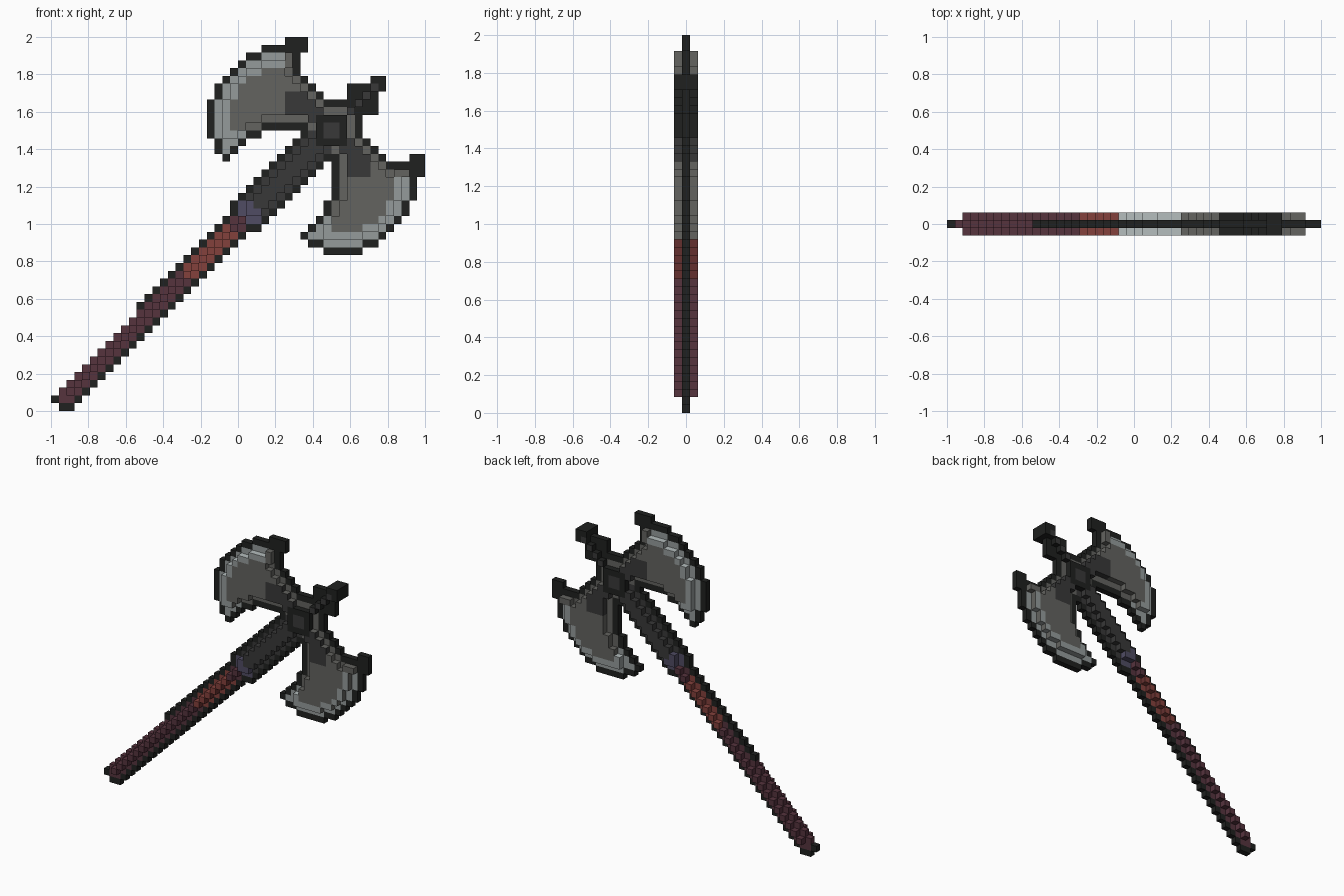
import bpy, bmesh

if "Cube" in bpy.data.objects:
    bpy.data.objects.remove(bpy.data.objects["Cube"])

S = 2 / 48                      # cell size: the axe is a 48 x 48 cell relief
THICK, THIN = 1.5 * S, 0.5 * S  # half depths

COLOURS = {
    "black_iron": (0.014, 0.015, 0.014),
    "charcoal_iron": (0.04, 0.04, 0.04),
    "grey_steel": (0.125, 0.125, 0.115),
    "bright_steel": (0.30, 0.33, 0.33),
    "pale_steel": (0.46, 0.51, 0.51),
    "brown_wood": (0.092, 0.033, 0.048),
    "red_wrap": (0.23, 0.053, 0.045),
    "dark_red_wrap": (0.13, 0.03, 0.028),
    "lavender_collar": (0.08, 0.072, 0.125),
}
MATS = {}
for name, rgb in COLOURS.items():
    m = bpy.data.materials.new(name)
    m.diffuse_color = (*rgb, 1)
    m.use_nodes = True
    m.node_tree.nodes["Principled BSDF"].inputs["Base Color"].default_value = m.diffuse_color
    MATS[name] = m

# Side faces whose colour differs from the front, by part and direction
SIDE_COLOUR = {("blade_cutting_edges", (0, 1)): "pale_steel",
               ("blade_cutting_edges", (1, 0)): "grey_steel",
               ("blade_roots", (0, 1)): "grey_steel",
               ("grip_wrap", (1, 0)): "dark_red_wrap"}
for d in ((1, 0), (-1, 0), (0, 1), (0, -1)):
    SIDE_COLOUR["spike_ridge", d] = "black_iron"

cells = {}  # (column, row) -> (part, colour, half depth)


def around(i, j):
    return (i - 1, j), (i + 1, j), (i, j - 1), (i, j + 1)


def put(i, j, part, colour, depth=THICK, mirror=True):
    cells[i, j] = (part, colour, depth)
    if mirror:                  # the axe is symmetric about its diagonal shaft
        cells[j, i] = (part, colour, depth)


# Blade: row -> first and last column; the second blade is the mirror image
SPANS = {45: (27, 30), 44: (25, 30), 43: (24, 30), 42: (23, 31), 41: (22, 32),
         40: (22, 33), 39: (21, 34), 38: (21, 34), 37: (21, 34), 36: (21, 26),
         35: (21, 24), 34: (22, 23), 33: (22, 22)}
blade = {(i, j) for j, (a, b) in SPANS.items() for i in range(a, b + 1)}
for i, j in blade:
    outer = any(c not in blade for c in ((i - 2, j), (i - 1, j + 1), (i, j + 2)))
    border = any(c not in blade for c in around(i, j))
    if i < 30 and (j <= 35 or (outer and (j > 37 or i < 24))):
        put(i, j, "blade_cutting_edges", "bright_steel")
    elif border:
        put(i, j, "blade_frames", "grey_steel")
    elif i >= 30 and j <= 40:
        put(i, j, "blade_roots", "charcoal_iron")
    else:
        put(i, j, "blade_panels", "grey_steel")

# Ring around the hub: grey outer rim, charcoal where it meets the blades
for i in range(33, 39):
    for j in range(33, 39):
        rim = max(i, j) == 38 and min(i, j) >= 35 or min(i, j) == 33 and max(i, j) <= 36
        put(i, j, "hub_rim" if rim else "blade_roots", "grey_steel" if rim else "charcoal_iron")

# Shaft: wooden grip, red wrap, collar and wider iron sleeve
for i in range(1, 36):
    for j in range(1, 36):
        d, t = abs(i - j), i + j
        if d <= 1 and t < 49:
            red = 34 <= t <= 45
            put(i, j, "grip_wrap" if red else "wooden_grip", "red_wrap" if red else "brown_wood")
        elif d <= 2 and 49 <= t <= 51:
            put(i, j, "collar", "lavender_collar")
        elif d <= 2 and 51 < t < 69:
            put(i, j, "shaft_sleeve", "charcoal_iron")

# Hub with its centre
for i in range(34, 38):
    for j in range(34, 38):
        mid = i in (35, 36) and j in (35, 36)
        put(i, j, "hub_centre" if mid else "hub", "charcoal_iron" if mid else "black_iron")

# Border cells step down to the thin depth, except at the blade horns
filled = set(cells)
for (i, j), (part, colour, _) in list(cells.items()):
    horn = (i, j) in ((30, 44), (30, 45), (44, 30), (45, 30))
    if not horn and any(c not in filled for c in around(i, j)):
        put(i, j, part, colour, THIN, False)

# Thin black outline around everything
for i, j in filled:
    for c in around(i, j):
        bare = c[1] - c[0] >= 2 and c[0] < 11   # upper side of the lower grip has no edging
        if c not in filled and not bare:
            put(*c, "outline_edging", "black_iron", THIN, False)

# Blade horn tips
for i in (30, 31, 32):
    for j in (46, 47):
        put(i, j, "horn_tips", "black_iron", THIN)

# Top spike: thin body with a raised diagonal ridge and block end
for i in range(38, 43):
    for j in range(38, 43):
        if max(i, j) in (39, 40, 41) or min(i, j) >= 41:
            put(i, j, "top_spike", "black_iron", THICK if min(i, j) >= 41 else THIN, False)
for k in range(38, 42):
    put(k, k, "spike_ridge", "charcoal_iron")


# Build one mesh per part, keeping only exposed faces
def build(part):
    bm = bmesh.new()
    me = bpy.data.meshes.new(part)
    slots = []

    def quad(colour, *pts):
        if colour not in slots:
            slots.append(colour)
            me.materials.append(MATS[colour])
        f = bm.faces.new([bm.verts.new(p) for p in pts])
        f.material_index = slots.index(colour)

    for (i, j), (owner, colour, y) in cells.items():
        if owner != part:
            continue
        x0, x1, z0, z1 = i * S - 1, (i + 1) * S - 1, j * S, (j + 1) * S
        quad(colour, (x0, -y, z0), (x1, -y, z0), (x1, -y, z1), (x0, -y, z1))
        quad(colour, (x0, y, z1), (x1, y, z1), (x1, y, z0), (x0, y, z0))
        sides = {(-1, 0): ((x0, z1), (x0, z0)), (1, 0): ((x1, z0), (x1, z1)),
                 (0, -1): ((x0, z0), (x1, z0)), (0, 1): ((x1, z1), (x0, z1))}
        for (di, dj), ((ax, az), (bx, bz)) in sides.items():
            n = cells.get((i + di, j + dj))
            low = n[2] if n else 0
            if low >= y:
                continue
            # whole side, or two strips standing above a thinner neighbour
            for f, b in ((-y, -low), (low, y)) if low else ((-y, y),):
                quad(SIDE_COLOUR.get((part, (di, dj)), colour),
                     (ax, f, az), (ax, b, az), (bx, b, bz), (bx, f, bz))
    bmesh.ops.remove_doubles(bm, verts=bm.verts, dist=1e-5)
    bm.to_mesh(me)
    bm.free()
    bpy.context.collection.objects.link(bpy.data.objects.new(part, me))


for part in sorted({v[0] for v in cells.values()}):
    build(part)
